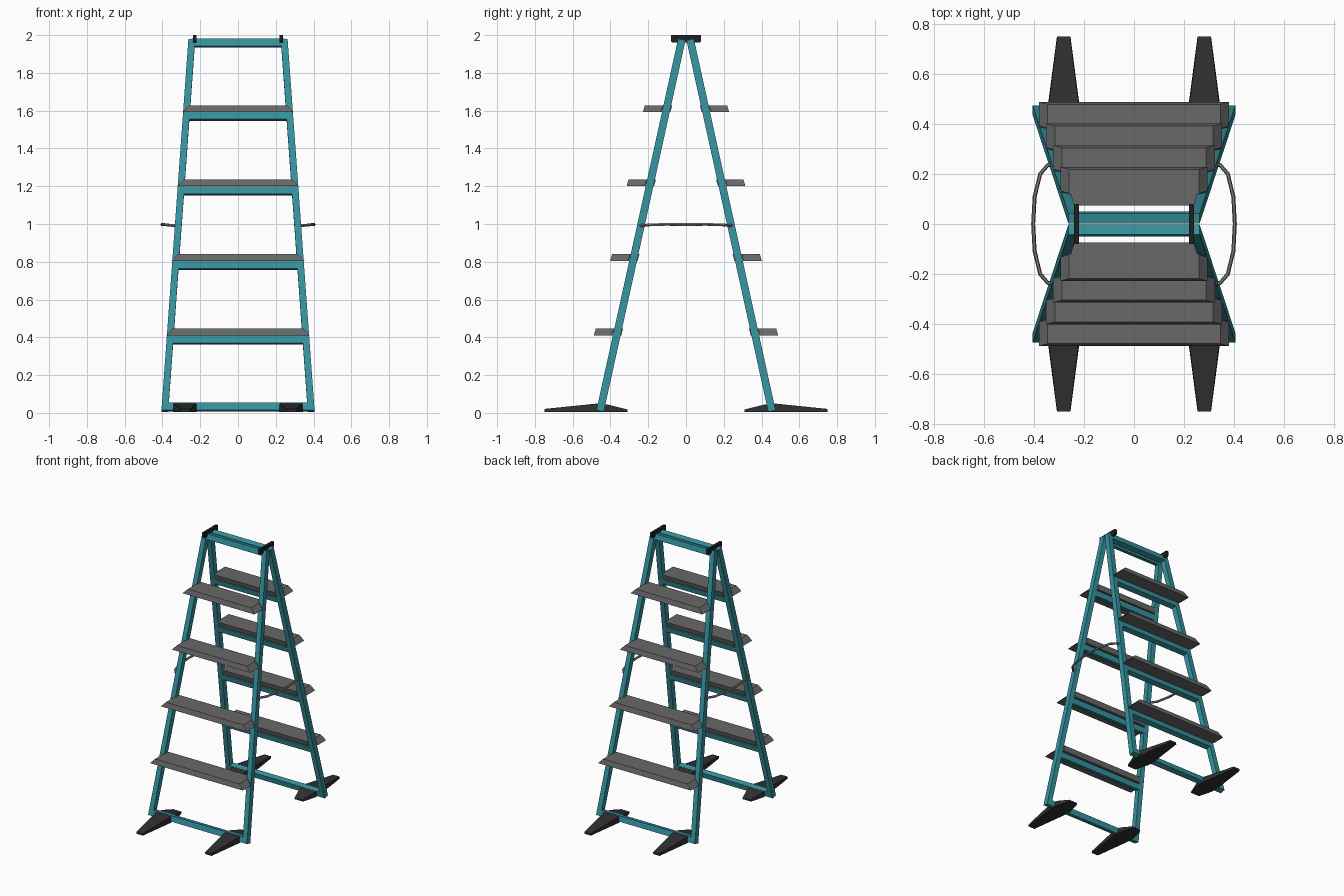
import bpy, bmesh
from mathutils import Vector

if "Cube" in bpy.data.objects:
    bpy.data.objects.remove(bpy.data.objects["Cube"])


def material(name, rgb):
    m = bpy.data.materials.new(name)
    m.diffuse_color = (*rgb, 1)
    m.use_nodes = True
    m.node_tree.nodes["Principled BSDF"].inputs["Base Color"].default_value = m.diffuse_color
    return m


TEAL = material("teal paint", (0.037, 0.29, 0.345))
GREY = material("grey tread", (0.14, 0.14, 0.14))
RUBBER = material("dark rubber", (0.03, 0.03, 0.03))
BLACK = material("black hinge", (0.014, 0.014, 0.014))
STEEL = material("steel cable", (0.22, 0.22, 0.23))


def rail_y(z):
    return -0.457 + 0.22 * z


def rail_x(z):
    return 0.388 - 0.0726 * z


def mirror(ob, x, y):
    mod = ob.modifiers.new("Mirror", 'MIRROR')
    mod.use_axis = (x, y, False)
    mod.use_mirror_merge = False


def loft(name, rings, mat, mx, my):
    """Closed solid through matching rings of points, mirrored about the centre."""
    bm = bmesh.new()
    vs = [[bm.verts.new(p) for p in r] for r in rings]
    n = len(vs[0])
    bm.faces.new(vs[0])
    bm.faces.new(vs[-1])
    for a, b in zip(vs, vs[1:]):
        for i in range(n):
            j = (i + 1) % n
            bm.faces.new((a[i], a[j], b[j], b[i]))
    bmesh.ops.recalc_face_normals(bm, faces=bm.faces)
    me = bpy.data.meshes.new(name)
    bm.to_mesh(me)
    bm.free()
    me.materials.append(mat)
    ob = bpy.data.objects.new(name, me)
    bpy.context.collection.objects.link(ob)
    mirror(ob, mx, my)
    return ob


ALONG = Vector((0, 0.215, 0.977))     # up the sloping side
ACROSS = Vector((0, 0.977, -0.215))   # through the sloping side


def ring(c, u, v):
    return [c + u + v, c + u - v, c - u - v, c - u + v]


# Rails
ends = [Vector((rail_x(z), rail_y(z), z)) for z in (0.01, 1.976)]
loft("rail", [ring(c, Vector((0.018, 0, 0)), ACROSS * 0.02) for c in ends], TEAL, True, True)

# Crossbars between the rails
for i, z in enumerate((0.03, 0.385, 0.78, 1.175, 1.57, 1.957)):
    c = Vector((0, rail_y(z), z))
    w = Vector((rail_x(z), 0, 0))
    loft(f"crossbar_{i}", [ring(c + s * w, ALONG * 0.02, ACROSS * 0.02) for s in (-1, 1)],
         TEAL, False, True)

# Treads: bevelled planks with clipped inner corners
for i, z in enumerate((0.41, 0.805, 1.2, 1.592)):
    rings = []
    for dz, inset, lean in ((0, 0, 0), (0.036, 0.035, 0.01)):
        y = rail_y(z + 0.017) + lean
        h = rail_x(z) + 0.022
        half = [(h - inset, y - 0.125), (h - inset, y - 0.03),
                (h - 0.045, y + 0.02)]
        outline = half + [(-a, b) for a, b in reversed(half)]
        rings.append([(a, b, z + dz) for a, b in outline])
    loft(f"tread_{i}", rings, GREY, False, True)

# Feet: tapered rubber wedges
foot = []
for y, w, h in ((-0.75, 0.027, 0.021), (-0.475, 0.063, 0.049),
                (-0.41, 0.063, 0.043), (-0.31, 0.035, 0.018)):
    foot.append([(0.281 - w, y, 0.006), (0.281 + w, y, 0.006),
                 (0.281 + w * 0.95, y, h), (0.281 - w * 0.95, y, h)])
loft("foot", foot, RUBBER, True, True)

# Top hinges
side = [(-0.072, 1.96), (0.072, 1.96), (0.08, 1.968), (0.08, 2.0), (-0.08, 2.0), (-0.08, 1.968)]
loft("hinge", [[(x, y, z) for y, z in side] for x in (0.22, 0.239)], BLACK, True, False)

# Side cables
cu = bpy.data.curves.new("side_cable", 'CURVE')
cu.dimensions = '3D'
cu.bevel_depth = 0.008
cu.bevel_resolution = 1
half = [(0.32, -0.242, 0.992), (0.345, -0.235, 0.992), (0.375, -0.2, 0.995), (0.397, -0.11, 0.998)]
pts = half + [(0.403, 0, 0.997)] + [(x, -y, z) for x, y, z in reversed(half)]
sp = cu.splines.new('POLY')
sp.points.add(len(pts) - 1)
for p, co in zip(sp.points, pts):
    p.co = (*co, 1)
sp.use_smooth = False
cu.use_fill_caps = True
cu.materials.append(STEEL)
cable = bpy.data.objects.new("side_cable", cu)
bpy.context.collection.objects.link(cable)
mirror(cable, True, False)
